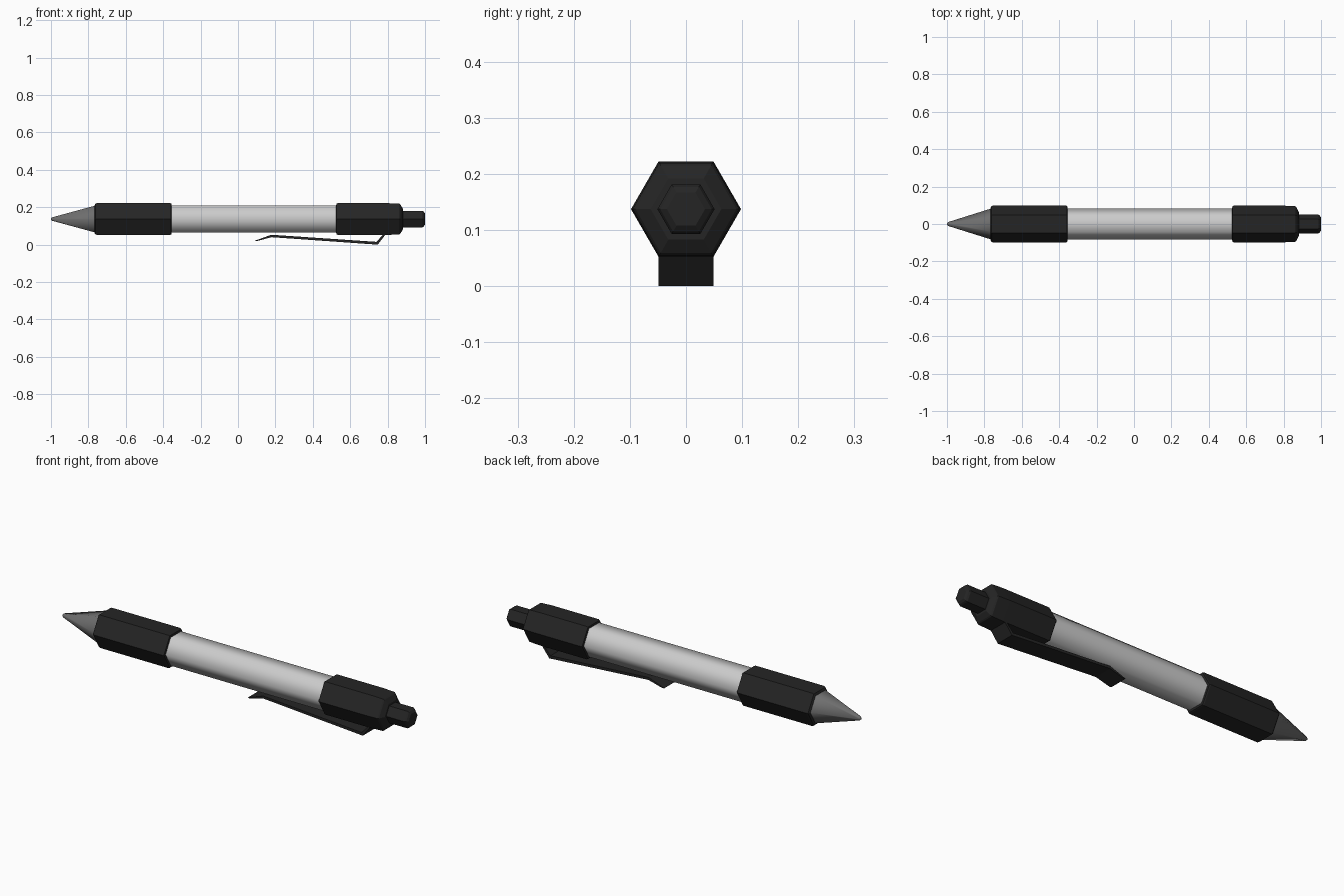
import bpy, bmesh, math

if "Cube" in bpy.data.objects:
    bpy.data.objects.remove(bpy.data.objects["Cube"])

AXIS_Z = 0.137


def material(name, rgb):
    m = bpy.data.materials.new(name)
    m.diffuse_color = (*rgb, 1)
    m.use_nodes = True
    m.node_tree.nodes["Principled BSDF"].inputs["Base Color"].default_value = m.diffuse_color
    return m


black = material("black_rubber", (0.018, 0.018, 0.018))
silver = material("silver", (0.6, 0.6, 0.6))
steel = material("dark_steel", (0.16, 0.16, 0.16))


def finish(bm, name, mat, angle=None):
    bmesh.ops.recalc_face_normals(bm, faces=bm.faces)
    me = bpy.data.meshes.new(name)
    bm.to_mesh(me)
    bm.free()
    me.materials.append(mat)
    ob = bpy.data.objects.new(name, me)
    bpy.context.collection.objects.link(ob)
    if angle:
        bpy.ops.object.select_all(action='DESELECT')
        bpy.context.view_layer.objects.active = ob
        ob.select_set(True)
        bpy.ops.object.shade_smooth_by_angle(angle=math.radians(angle))
    return ob


def hex_body(name, profile, mat, angle=None, sides=6):
    """Six-sided body along x from (x, radius) pairs, corners pointing to +-y."""
    bm = bmesh.new()
    rings = []
    for x, r in profile:
        rings.append([bm.verts.new((x, r * math.cos(2 * math.pi * i / sides),
                                    AXIS_Z + r * math.sin(2 * math.pi * i / sides)))
                      for i in range(sides)])
    for a, b in zip(rings, rings[1:]):
        for i in range(sides):
            j = (i + 1) % sides
            bm.faces.new((a[i], a[j], b[j], b[i]))
    bm.faces.new(rings[0])
    bm.faces.new(rings[-1])
    return finish(bm, name, mat, angle)


# Writing tip
hex_body("tip", [(-1.0, 0.005), (-0.995, 0.010), (-0.76, 0.084)], steel, 65)

# Rubber grip
hex_body("grip", [(-0.768, 0.084), (-0.763, 0.094), (-0.755, 0.098),
                  (-0.363, 0.098), (-0.357, 0.095), (-0.355, 0.086)], black)

# Barrel
hex_body("barrel", [(-0.36, 0.084), (0.53, 0.084)], silver, 65)

# Upper cap with stepped shoulder
hex_body("cap", [(0.525, 0.086), (0.527, 0.095), (0.533, 0.098), (0.80, 0.098),
                 (0.862, 0.095), (0.868, 0.090), (0.882, 0.063), (0.882, 0.048)], black)

# Push button
hex_body("button", [(0.875, 0.051), (0.985, 0.051), (0.993, 0.046), (1.0, 0.034)], black)

# Pocket clip: bent strip extruded across y
outline = [(0.80, 0.075), (0.777, 0.055), (0.740, 0.015), (0.178, 0.053),
           (0.090, 0.021), (0.100, 0.019), (0.180, 0.040), (0.747, 0.0),
           (0.787, 0.052), (0.81, 0.075)]
bm = bmesh.new()
left = [bm.verts.new((x, -0.049, z)) for x, z in outline]
right = [bm.verts.new((x, 0.049, z)) for x, z in outline]
n = len(outline)
for i in range(n):
    j = (i + 1) % n
    bm.faces.new((left[i], left[j], right[j], right[i]))
for side in (left, right):
    for i in range(n // 2 - 1):
        bm.faces.new((side[i], side[i + 1], side[n - 2 - i], side[n - 1 - i]))
finish(bm, "clip", black)
